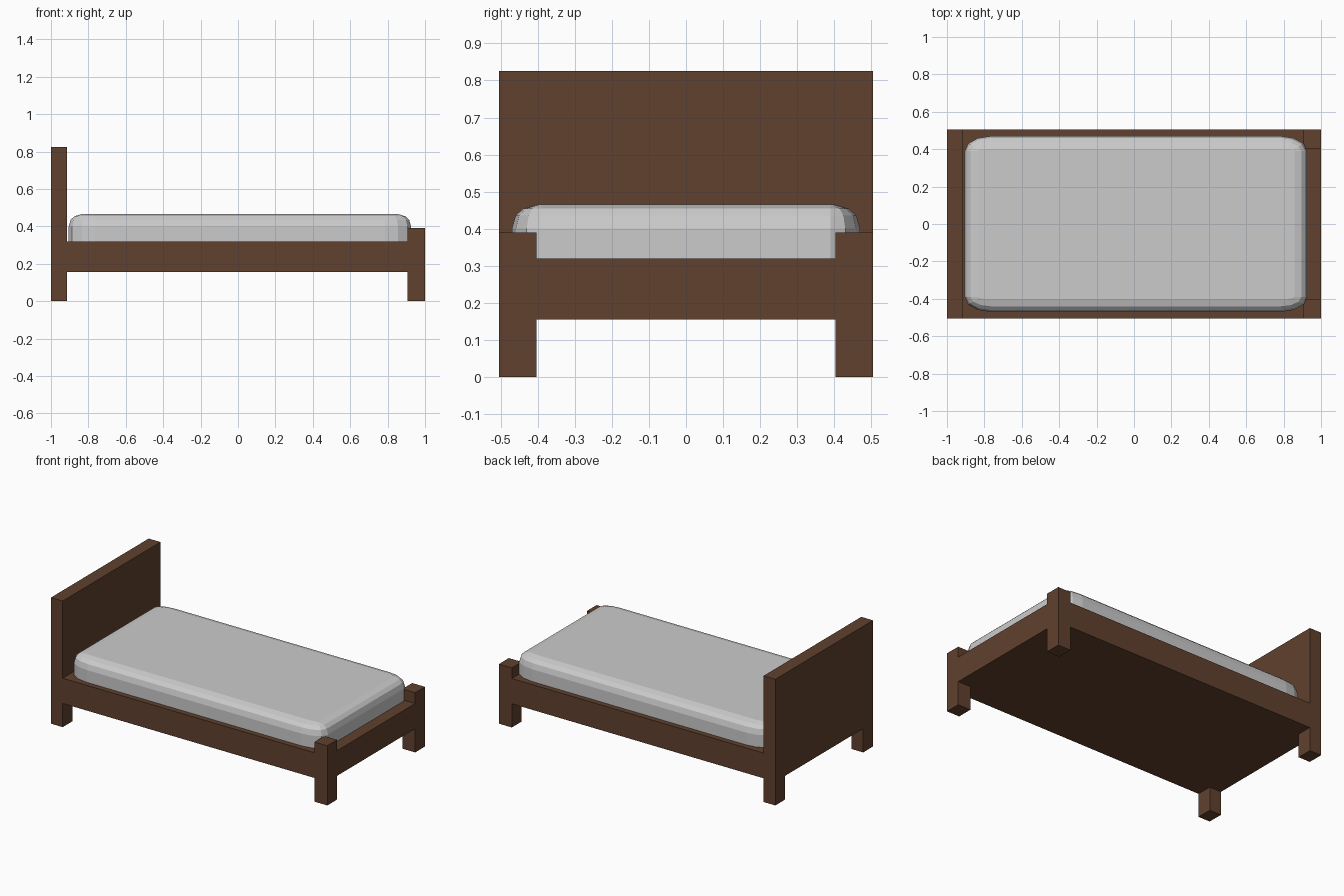
import bpy, bmesh, math

if "Cube" in bpy.data.objects:
    bpy.data.objects.remove(bpy.data.objects["Cube"])

wood = bpy.data.materials.new("dark_wood")
wood.diffuse_color = (0.115, 0.052, 0.027, 1)
wood.use_nodes = True
wood.node_tree.nodes["Principled BSDF"].inputs["Base Color"].default_value = wood.diffuse_color


def finish(name, bm, mat=None):
    bmesh.ops.recalc_face_normals(bm, faces=bm.faces)
    me = bpy.data.meshes.new(name)
    bm.to_mesh(me)
    bm.free()
    if mat:
        me.materials.append(mat)
    ob = bpy.data.objects.new(name, me)
    bpy.context.collection.objects.link(ob)
    return ob


def box(name, x, y, z):
    bm = bmesh.new()
    bmesh.ops.create_cube(bm, size=1)
    for v in bm.verts:
        for i, (a, b) in enumerate((x, y, z)):
            v.co[i] = (a + b) / 2 + v.co[i] * (b - a)
    return finish(name, bm, wood)


W, LEG = 0.505, 0.403          # half width, inner edge of legs
HEAD, FOOT = -0.915, 0.907     # inner faces of head and foot ends
LOW, TOP = 0.155, 0.32         # frame underside and top

# Headboard, solid frame and foot rail
box("headboard", (-1, HEAD), (-W, W), (LOW, 0.825))
box("bed_frame", (HEAD, FOOT), (-W, W), (LOW, TOP))
box("foot_rail", (FOOT, 1), (-LEG, LEG), (LOW, TOP))

# Legs; the foot posts rise above the frame
for side, y in (("front", (-W, -LEG)), ("back", (LEG, W))):
    box(side + "_head_leg", (-1, HEAD), y, (0, LOW))
    box(side + "_foot_post", (FOOT, 1), y, (0, 0.39))

# Mattress: stacked rounded-rectangle rings with oval corners
bm = bmesh.new()
cx, hx, hy, SEG = 0.01, 0.915, 0.47, 3
rings = []
for z, inset in ((0.30, 0), (0.40, 0), (0.435, 0.01), (0.454, 0.03), (0.465, 0.068)):
    rx, ry = 0.14 - inset, 0.08 - inset
    ring = []
    for k, (sx, sy) in enumerate(((1, 1), (-1, 1), (-1, -1), (1, -1))):
        for i in range(SEG + 1):
            a = math.pi / 2 * (k + i / SEG)
            ring.append(bm.verts.new((cx + sx * (hx - inset - rx) + rx * math.cos(a),
                                      sy * (hy - inset - ry) + ry * math.sin(a), z)))
    rings.append(ring)
for lo, hi in zip(rings, rings[1:]):
    n = len(lo)
    for i in range(n):
        j = (i + 1) % n
        bm.faces.new((lo[i], lo[j], hi[j], hi[i]))
bm.faces.new(rings[0])
bm.faces.new(rings[-1])
finish("mattress", bm)
